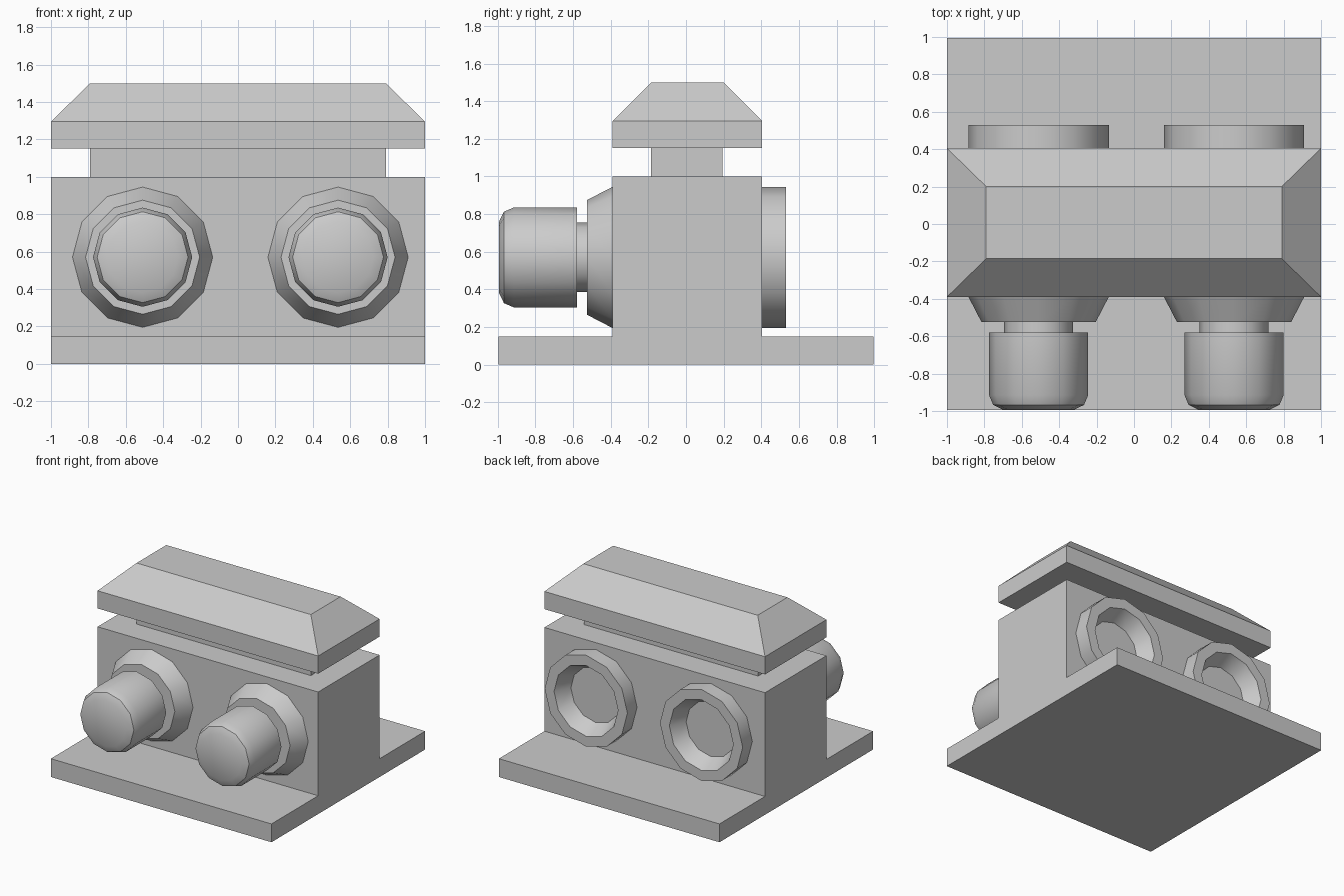
import bpy, bmesh
from math import sin, cos, pi, radians

if "Cube" in bpy.data.objects:
    bpy.data.objects.remove(bpy.data.objects["Cube"])


def make_object(name, bm):
    bmesh.ops.recalc_face_normals(bm, faces=bm.faces)
    mesh = bpy.data.meshes.new(name)
    bm.to_mesh(mesh)
    bm.free()
    obj = bpy.data.objects.new(name, mesh)
    bpy.context.collection.objects.link(obj)
    return obj


def loft(name, rings, cap_start=True, cap_end=True):
    """Skin a series of closed point loops with equal counts."""
    bm = bmesh.new()
    loops = [[bm.verts.new(p) for p in ring] for ring in rings]
    for a, b in zip(loops, loops[1:]):
        n = len(a)
        for i in range(n):
            j = (i + 1) % n
            bm.faces.new((a[i], a[j], b[j], b[i]))
    if cap_start:
        bm.faces.new(loops[0])
    if cap_end:
        bm.faces.new(loops[-1])
    return make_object(name, bm)


def rect(hx, y0, y1, z):
    return [(-hx, y0, z), (hx, y0, z), (hx, y1, z), (-hx, y1, z)]


def lathe(name, x, z, profile, cap_end):
    """Turn a (radius, y) profile around a 12-sided axis along y."""
    rings = [[(x + r * cos(i * pi / 6), y, z + r * sin(i * pi / 6))
              for i in range(12)] for r, y in profile]
    obj = loft(name, rings, False, cap_end)
    bpy.ops.object.select_all(action='DESELECT')
    obj.select_set(True)
    bpy.context.view_layer.objects.active = obj
    bpy.ops.object.shade_smooth_by_angle(angle=radians(38))
    return obj


FRONT, BACK = -0.39, 0.405

# base plate and upright body: one inverted-T section extruded along x
section = [(-0.995, 0), (0.995, 0), (0.995, 0.15), (BACK, 0.15), (BACK, 1),
           (FRONT, 1), (FRONT, 0.15), (-0.995, 0.15)]
loft("base_and_body", [[(x, y, z) for y, z in section] for x in (-1, 1)])

# narrow neck and hipped cap
loft("neck_and_cap", [rect(0.79, -0.185, 0.195, 1.0),
                      rect(0.79, -0.185, 0.195, 1.15),
                      rect(1.0, FRONT, BACK, 1.15),
                      rect(1.0, FRONT, BACK, 1.295),
                      rect(0.79, -0.185, 0.2, 1.5)], cap_start=False)

# front knobs on tapered collars, and dished rings behind them
knob = [(0.375, FRONT), (0.305, -0.525), (0.185, -0.525), (0.185, -0.58),
        (0.265, -0.58), (0.265, -0.915), (0.243, -0.967), (0.19, -0.993)]
ring = [(0.375, BACK), (0.375, 0.53), (0.29, 0.53), (0.225, BACK)]
for side, x in (("left", -0.51), ("right", 0.535)):
    lathe(side + "_knob", x, 0.57, knob, True)
    lathe(side + "_back_ring", x, 0.57, ring, False)
